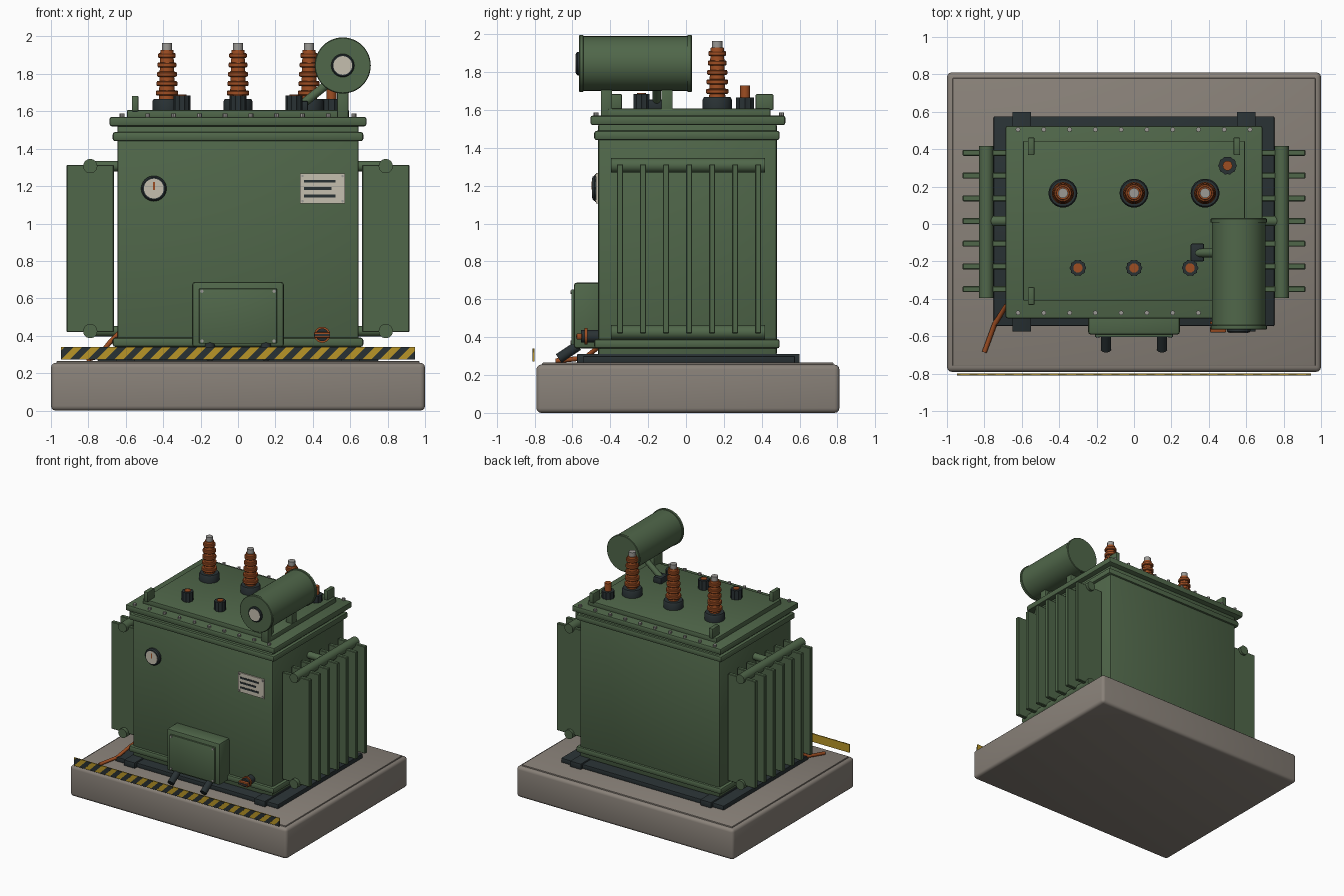
import bpy, bmesh, math
from mathutils import Vector

if "Cube" in bpy.data.objects:
    bpy.data.objects.remove(bpy.data.objects["Cube"], do_unlink=True)


def material(name, r, g, b):
    m = bpy.data.materials.new(name)
    m.use_nodes = True
    m.diffuse_color = (r, g, b, 1)
    m.node_tree.nodes["Principled BSDF"].inputs["Base Color"].default_value = (r, g, b, 1)
    return m


GREEN = material("tank green", .08, .135, .068)
CONCRETE = material("concrete", .25, .22, .19)
DARK = material("dark steel", .022, .031, .034)
ORANGE = material("copper orange", .34, .075, .016)
STEEL = material("light steel", .33, .32, .30)
DIAL = material("dial cream", .56, .52, .43)
YELLOW = material("warning yellow", .48, .30, .02)


def finish(name, bm, mat, smooth=True):
    bmesh.ops.recalc_face_normals(bm, faces=bm.faces)
    me = bpy.data.meshes.new(name)
    bm.to_mesh(me)
    bm.free()
    me.materials.append(mat)
    if smooth:
        me.shade_smooth()
        me.set_sharp_from_angle(angle=math.radians(35))
    ob = bpy.data.objects.new(name, me)
    bpy.context.collection.objects.link(ob)
    return ob


def box(name, mat, x, y, z, bevel=0, segments=2):
    """Box from three (low, high) ranges, with optional rounded edges."""
    bm = bmesh.new()
    bmesh.ops.create_cube(bm, size=1)
    for v in bm.verts:
        v.co = [lo + (c + .5) * (hi - lo) for c, (lo, hi) in zip(v.co, (x, y, z))]
    if bevel:
        bmesh.ops.bevel(bm, geom=bm.edges[:], offset=bevel, segments=segments,
                        profile=.5, affect='EDGES')
    return finish(name, bm, mat, bool(bevel))


def lathe(name, mat, profile, base, axis, sides=32, flute=1):
    """Turn (radius, height) points around an axis starting at base."""
    rot = Vector(axis).to_track_quat('Z', 'Y')
    bm = bmesh.new()
    rings = []
    for r, h in profile:
        ring = []
        for i in range(sides):
            a = math.tau * i / sides
            rr = r * (flute if i % 2 else 1)
            ring.append(bm.verts.new(rot @ Vector((rr * math.cos(a), rr * math.sin(a), h)) + Vector(base)))
        rings.append(ring)
    for lo, hi in zip(rings, rings[1:]):
        for i in range(sides):
            j = (i + 1) % sides
            bm.faces.new((lo[i], lo[j], hi[j], hi[i]))
    bm.faces.new(rings[0])
    bm.faces.new(rings[-1])
    return finish(name, bm, mat)


def rod(name, mat, start, end, r, sides=24, flute=1):
    d = Vector(end) - Vector(start)
    return lathe(name, mat, [(r, 0), (r, d.length)], start, d, sides, flute)


# Concrete plinth and skid
box("plinth", CONCRETE, (-1, 1), (-.79, .81), (0, .255), .025, 3)
box("plinth_top", CONCRETE, (-.97, .97), (-.76, .78), (.24, .265), .005)
box("skid_plate", DARK, (-.75, .75), (-.545, .575), (.262, .3), .005)
for x in (-.6, .6):
    box("skid_beam", DARK, (x - .05, x + .05), (-.575, .6), (.262, .312), .005)

# Tank, flanges and lid
box("tank", GREEN, (-.645, .645), (-.465, .48), (.3, 1.53), .015)
box("bottom_flange", GREEN, (-.67, .67), (-.485, .495), (.34, .39), .014)
box("top_flange", GREEN, (-.67, .67), (-.485, .495), (1.44, 1.49), .014)
box("lid", GREEN, (-.687, .687), (-.505, .525), (1.52, 1.57), .012)
box("lid_raised_panel", GREEN, (-.593, .593), (-.41, .445), (1.56, 1.607), .006)
for i in range(10):
    for y in (-.475, .505):
        x = -.62 + i * 1.24 / 9
        rod("lid_bolt", STEEL, (x, y, 1.565), (x, y, 1.587), .013, 8)
for x in (-.55, .55):
    for y in (-.385, .415):
        box("lifting_lug", GREEN, (x - .018, x + .018), (y - .047, y + .047), (1.6, 1.683), .006)

# High voltage bushings
sheds = [(.043, 0)]
for i in range(5):
    z, r, core = .034 + i * .05, .059 - i * .003, .042 - i * .0015
    sheds += [(core, z - .014), (r - .004, z - .013), (r, z - .008),
              (r, z + .008), (r - .004, z + .013), (core, z + .014)]
sheds += [(.034, .265)]
for x in (-.38, 0, .38):
    y = .165
    lathe("bushing_base", DARK, [(.077, 0), (.077, .05), (.07, .062)], (x, y, 1.605), (0, 0, 1))
    lathe("bushing_insulator", ORANGE, sheds, (x, y, 1.664), (0, 0, 1))
    rod("bushing_terminal", STEEL, (x, y, 1.92), (x, y, 1.965), .027, 16)

# Low voltage bushings and filler cap
for x in (-.3, 0, .3):
    rod("low_bushing_body", DARK, (x, -.235, 1.6), (x, -.235, 1.684), .045, 20, .88)
    rod("low_bushing_core", ORANGE, (x, -.235, 1.66), (x, -.235, 1.69), .025, 16)
rod("filler_base", DARK, (.5, .312, 1.6), (.5, .312, 1.665), .05, 20, .9)
rod("filler_cap", ORANGE, (.5, .312, 1.66), (.5, .312, 1.73), .026, 16)

# Oil conservator with supports, gauge and pipe
lathe("conservator", GREEN, [(.146, 0), (.15, .004), (.15, .022), (.144, .024), (.144, .572),
                             (.15, .574), (.15, .592), (.146, .596)], (.56, -.565, 1.845), (0, 1, 0), 48)
for y in (-.42, -.1):
    box("conservator_support", GREEN, (.53, .59), (y - .03, y + .03), (1.56, 1.73), .004)
lathe("conservator_gauge_rim", DARK, [(.062, 0), (.062, .012), (.056, .018)], (.56, -.562, 1.845), (0, -1, 0))
rod("conservator_gauge_face", DIAL, (.56, -.57, 1.845), (.56, -.583, 1.845), .05, 32)
box("pipe_valve", DARK, (.303, .375), (-.2, -.105), (1.6, 1.655), .008)
rod("conservator_pipe", GREEN, (.34, -.155, 1.635), (.49, -.155, 1.755), .023)

# Radiators
for s in (-1, 1):
    for i in range(7):
        y = .016 + (i - 3) * .1215
        box("radiator_fin", GREEN, sorted((s * .663, s * .916)), (y - .016, y + .016), (.42, 1.313), .004, 1)
    for z in (.425, 1.307):
        rod("radiator_header", GREEN, (s * .79, -.395, z), (s * .79, .418, z), .038)
        rod("radiator_pipe", GREEN, (s * .63, .016, z), (s * .79, .016, z), .028)

# Thermometer on the front
lathe("thermometer_rim", DARK, [(.068, 0), (.068, .02), (.06, .03)], (-.45, -.463, 1.187), (0, -1, 0))
rod("thermometer_face", DIAL, (-.45, -.48, 1.187), (-.45, -.496, 1.187), .053, 32)
box("thermometer_needle", ORANGE, (-.455, -.445), (-.499, -.494), (1.18, 1.222))

# Rating plate
box("rating_plate", DIAL, (.332, .572), (-.475, -.463), (1.107, 1.267))
for z, end in ((1.227, .52), (1.187, .5), (1.147, .52)):
    box("plate_line", DARK, (.353, end), (-.479, -.474), (z - .007, z + .007))
for x in (.345, .559):
    for z in (1.12, 1.254):
        rod("plate_screw", STEEL, (x, -.47, z), (x, -.481, z), .007, 8)

# Cable box with door and cable glands
box("cable_box", GREEN, (-.245, .245), (-.592, -.45), (.34, .688), .015)
box("cable_box_door", GREEN, (-.208, .208), (-.605, -.58), (.358, .652), .004)
for s in (-1, 1):
    for z in (.372, .638):
        rod("door_screw", STEEL, (s * .193, -.6, z), (s * .193, -.61, z), .009, 8)
    rod("cable_gland", DARK, (s * .15, -.57, .355), (s * .15, -.672, .287), .027, 16)

# Drain valve
rod("drain_valve", DARK, (.45, -.46, .405), (.45, -.555, .405), .034)
rod("drain_flange", ORANGE, (.45, -.52, .405), (.45, -.535, .405), .043)
box("drain_handle", ORANGE, (.407, .493), (-.578, -.55), (.388, .42), .005)
box("drain_slot", DARK, (.41, .49), (-.581, -.577), (.398, .41))

# Earthing strap
cu = bpy.data.curves.new("earthing_strap", 'CURVE')
cu.dimensions = '3D'
cu.bevel_depth = .013
cu.use_fill_caps = True
cu.materials.append(ORANGE)
path = [(-.63, -.42, .42), (-.685, -.44, .365), (-.745, -.535, .29), (-.8, -.685, .275)]
sp = cu.splines.new('POLY')
sp.points.add(len(path) - 1)
for p, co in zip(sp.points, path):
    p.co = (*co, 1)
bpy.context.collection.objects.link(bpy.data.objects.new("earthing_strap", cu))

# Warning board with slanted stripes
half, low, high = .947, .272, .34
box("warning_board", YELLOW, (-half, half), (-.808, -.8), (low, high))
bm = bmesh.new()
step = 2 * half / 20
for i in range(21):
    x = -half + (i - .5) * step
    corners = [(x, low), (x + step / 2, low), (x + step / 2 + .068, high), (x + .068, high)]
    bm.faces.new([bm.verts.new((px, -.81, pz)) for px, pz in corners])
for s in (-1, 1):
    bmesh.ops.bisect_plane(bm, geom=bm.verts[:] + bm.edges[:] + bm.faces[:],
                           plane_co=(s * half, 0, 0), plane_no=(s, 0, 0), clear_outer=True)
front = bmesh.ops.extrude_face_region(bm, geom=bm.faces[:])["geom"]
bmesh.ops.translate(bm, vec=(0, .004, 0), verts=[g for g in front if isinstance(g, bmesh.types.BMVert)])
finish("warning_stripes", bm, DARK, False)
